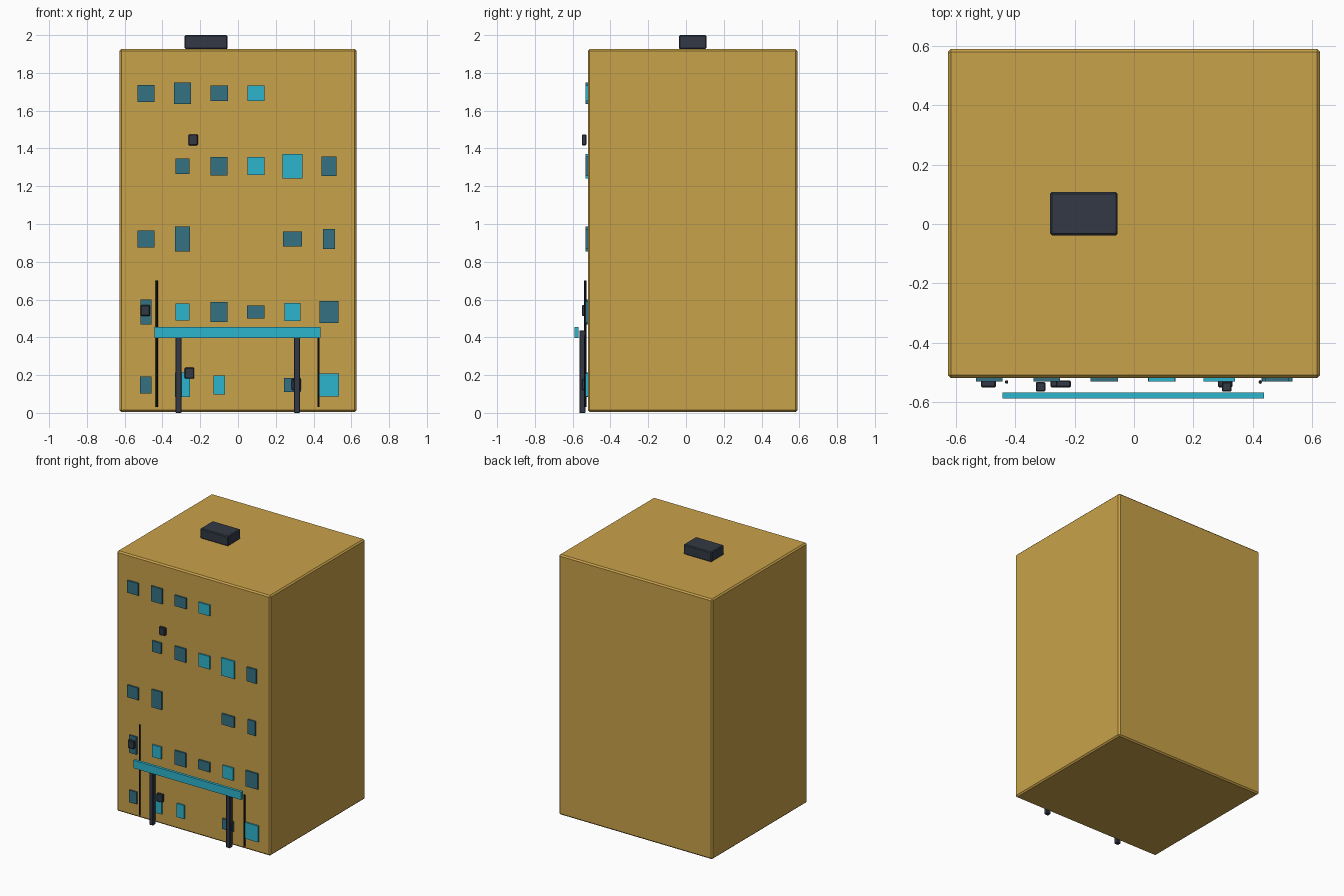
import bpy
import bmesh
from mathutils import Vector

cube = bpy.data.objects.get("Cube")
if cube:
    bpy.data.objects.remove(cube, do_unlink=True)


def material(name, rgb):
    m = bpy.data.materials.new(name)
    m.use_nodes = True
    m.diffuse_color = (*rgb, 1)
    m.node_tree.nodes["Principled BSDF"].inputs["Base Color"].default_value = (*rgb, 1)
    return m


OCHRE = material("ochre wall", (0.584, 0.361, 0.068))
TEAL = material("dark teal glass", (0.033, 0.165, 0.223))
CYAN = material("bright cyan", (0.027, 0.462, 0.610))
DARK = material("dark slate", (0.032, 0.040, 0.058))
BLACK = material("black pipe", (0.010, 0.011, 0.014))


def add_object(name, bm, mat):
    mesh = bpy.data.meshes.new(name)
    bm.to_mesh(mesh)
    bm.free()
    mesh.materials.append(mat)
    obj = bpy.data.objects.new(name, mesh)
    bpy.context.collection.objects.link(obj)
    return obj


def box(name, low, high, mat, bevel=0):
    low, high = Vector(low), Vector(high)
    bm = bmesh.new()
    bmesh.ops.create_cube(bm, size=1)
    bmesh.ops.scale(bm, vec=high - low, verts=bm.verts)
    obj = add_object(name, bm, mat)
    obj.location = (low + high) / 2
    if bevel:
        mod = obj.modifiers.new("Bevel", "BEVEL")
        mod.width = bevel
        mod.segments = 1
    return obj


def pipe(name, x, bottom, top):
    bm = bmesh.new()
    bmesh.ops.create_cone(bm, cap_ends=True, segments=8, radius1=0.006,
                          radius2=0.006, depth=top - bottom)
    obj = add_object(name, bm, BLACK)
    obj.location = (x, -0.533, (bottom + top) / 2)


WALL = -0.52  # front wall plane

# Main block and rooftop unit
box("building_block", (-0.628, WALL, 0.005), (0.628, 0.59, 1.926), OCHRE, 0.01)
box("rooftop_unit", (-0.283, -0.038, 1.926), (-0.055, 0.108, 2.0), DARK, 0.006)

# Windows per floor: column -> (width, height, lit)
floors = [
    {0: (.06, .09, 0), 1: (.08, .13, 1), 2: (.06, .10, 1), 4: (.09, .076, 0), 5: (.104, .12, 1)},
    {0: (.058, .13, 0), 1: (.074, .09, 1), 2: (.09, .104, 0), 3: (.093, .07, 0),
     4: (.084, .093, 1), 5: (.10, .116, 0)},
    {0: (.09, .09, 0), 1: (.08, .132, 0), 4: (.10, .08, 0), 5: (.062, .106, 0)},
    {1: (.074, .08, 0), 2: (.09, .10, 0), 3: (.09, .095, 1), 4: (.106, .13, 1), 5: (.078, .104, 0)},
    {0: (.09, .09, 0), 1: (.09, .112, 0), 2: (.093, .08, 0), 3: (.09, .08, 1)},
]
for f, columns in enumerate(floors):
    z = 0.148 + 0.386 * f
    for c, (w, h, lit) in columns.items():
        x = -0.488 + 0.194 * c
        box(f"window_floor{f + 1}_{c + 1}", (x - w / 2, -0.532, z - h / 2),
            (x + w / 2, WALL + 0.004, z + h / 2), CYAN if lit else TEAL)

# Small wall-mounted units
for i, (x, z) in enumerate([(-.238, 1.445), (-.491, .542), (-.257, .21), (.308, .15)]):
    box(f"wall_unit_{i + 1}", (x - .025, -.551, z - .029), (x + .025, -.528, z + .029),
        DARK, 0.004)

# Entrance canopy beam and its posts
box("canopy_beam", (-0.443, -0.589, 0.397), (0.438, -0.568, 0.455), CYAN)
for side, x in (("right", -0.315), ("left", 0.313)):
    box(f"canopy_post_{side}", (x - .016, -.565, 0), (x + .016, -.533, .436), DARK, 0.003)

# Drain pipes
pipe("drain_pipe_right", -0.43, 0.03, 0.70)
pipe("drain_pipe_left", 0.426, 0.03, 0.41)
